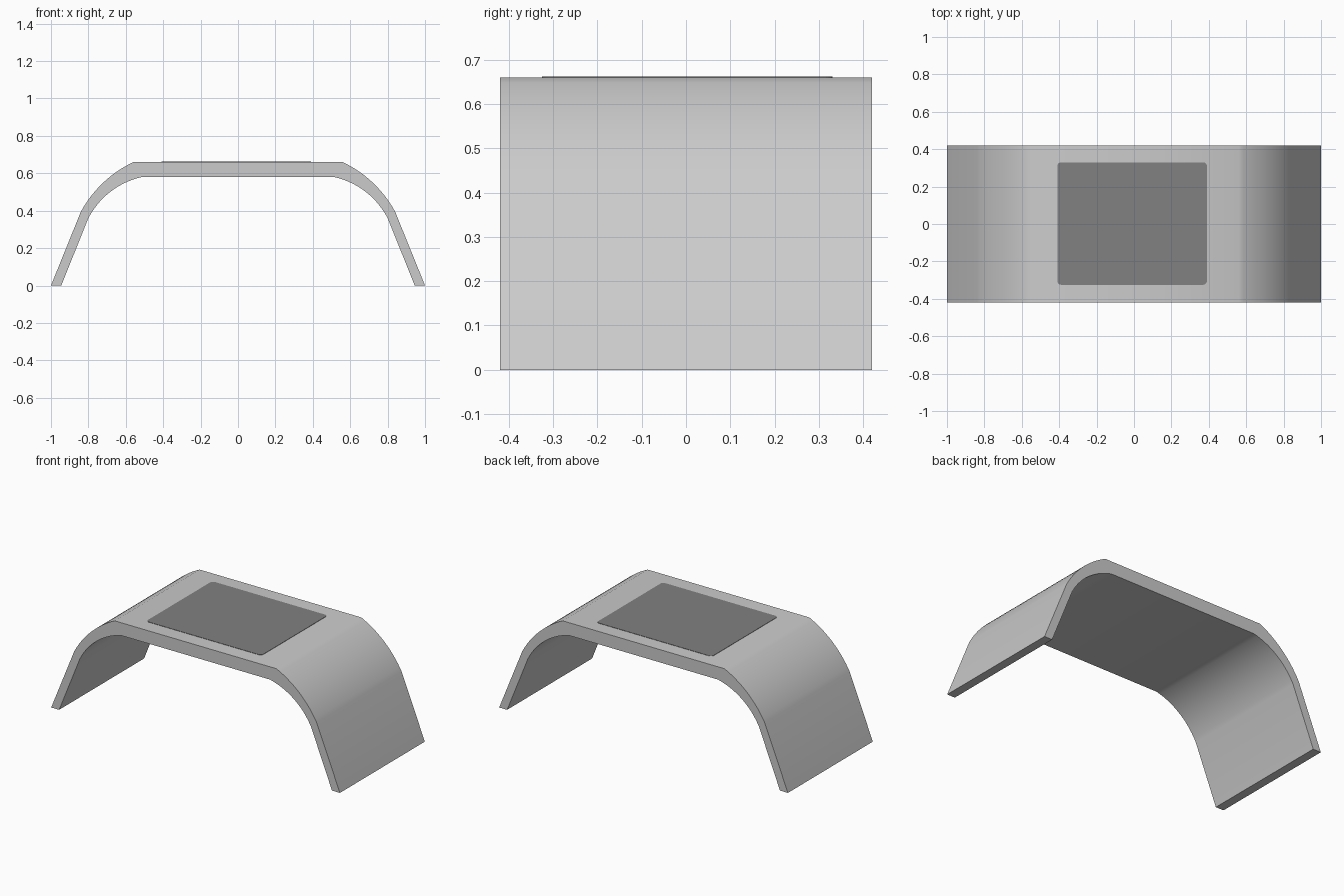
import bpy, bmesh, math
from mathutils import Vector

if "Cube" in bpy.data.objects:
    bpy.data.objects.remove(bpy.data.objects["Cube"])

def material(name, v):
    m = bpy.data.materials.new(name)
    m.diffuse_color = (v, v, v, 1)
    m.use_nodes = True
    m.node_tree.nodes["Principled BSDF"].inputs["Base Color"].default_value = m.diffuse_color
    return m

light_grey = material("light grey", 0.6)
dark_grey = material("dark grey", 0.22)

def extrude(name, pts, direction, mat):
    """Solid made by sweeping a closed outline along a direction."""
    bm = bmesh.new()
    face = bm.faces.new([bm.verts.new(p) for p in pts])
    new = bmesh.ops.extrude_face_region(bm, geom=[face])["geom"]
    verts = [g for g in new if isinstance(g, bmesh.types.BMVert)]
    bmesh.ops.translate(bm, verts=verts, vec=direction)
    bmesh.ops.recalc_face_normals(bm, faces=bm.faces)
    me = bpy.data.meshes.new(name)
    bm.to_mesh(me)
    bm.free()
    me.materials.append(mat)
    ob = bpy.data.objects.new(name, me)
    bpy.context.collection.objects.link(ob)
    return ob

def arc(a, b, half, n=14):
    """Circular arc from a to b bulging left, turning 2*half degrees."""
    a, b = Vector(a), Vector(b)
    h = math.radians(half)
    d = b - a
    left = Vector((-d.y, d.x)).normalized()
    r = d.length / 2 / math.sin(h)
    c = (a + b) / 2 - left * r * math.cos(h)
    u = d.normalized()
    return [c + r * (u * math.sin(t) + left * math.cos(t))
            for t in (-h + 2 * h * i / n for i in range(n + 1))]

def mirrored(half):
    return half + [Vector((-p.x, p.y)) for p in reversed(half)]

# bent shell: outer and inner profile, each mirrored left to right
outer = mirrored([Vector((-1, 0))] + arc((-0.84, 0.395), (-0.56, 0.66), 18))
inner = mirrored([Vector((-0.945, 0))] + arc((-0.80, 0.36), (-0.515, 0.58), 25))
outline = outer + inner[::-1]
shell = extrude("bent_shell", [(p.x, -0.42, p.y) for p in outline], (0, 0.84, 0), light_grey)
bpy.context.view_layer.objects.active = shell
shell.select_set(True)
bpy.ops.object.shade_smooth_by_angle(angle=math.radians(28))

# thin top panel with rounded corners
x0, x1, y0, y1, r = -0.41, 0.39, -0.325, 0.33, 0.02
panel = []
for k, (cx, cy) in enumerate([(x1 - r, y1 - r), (x0 + r, y1 - r), (x0 + r, y0 + r), (x1 - r, y0 + r)]):
    for i in range(6):
        t = math.pi / 2 * (k + i / 5)
        panel.append((cx + r * math.cos(t), cy + r * math.sin(t), 0.659))
extrude("top_panel", panel, (0, 0, 0.003), dark_grey)
